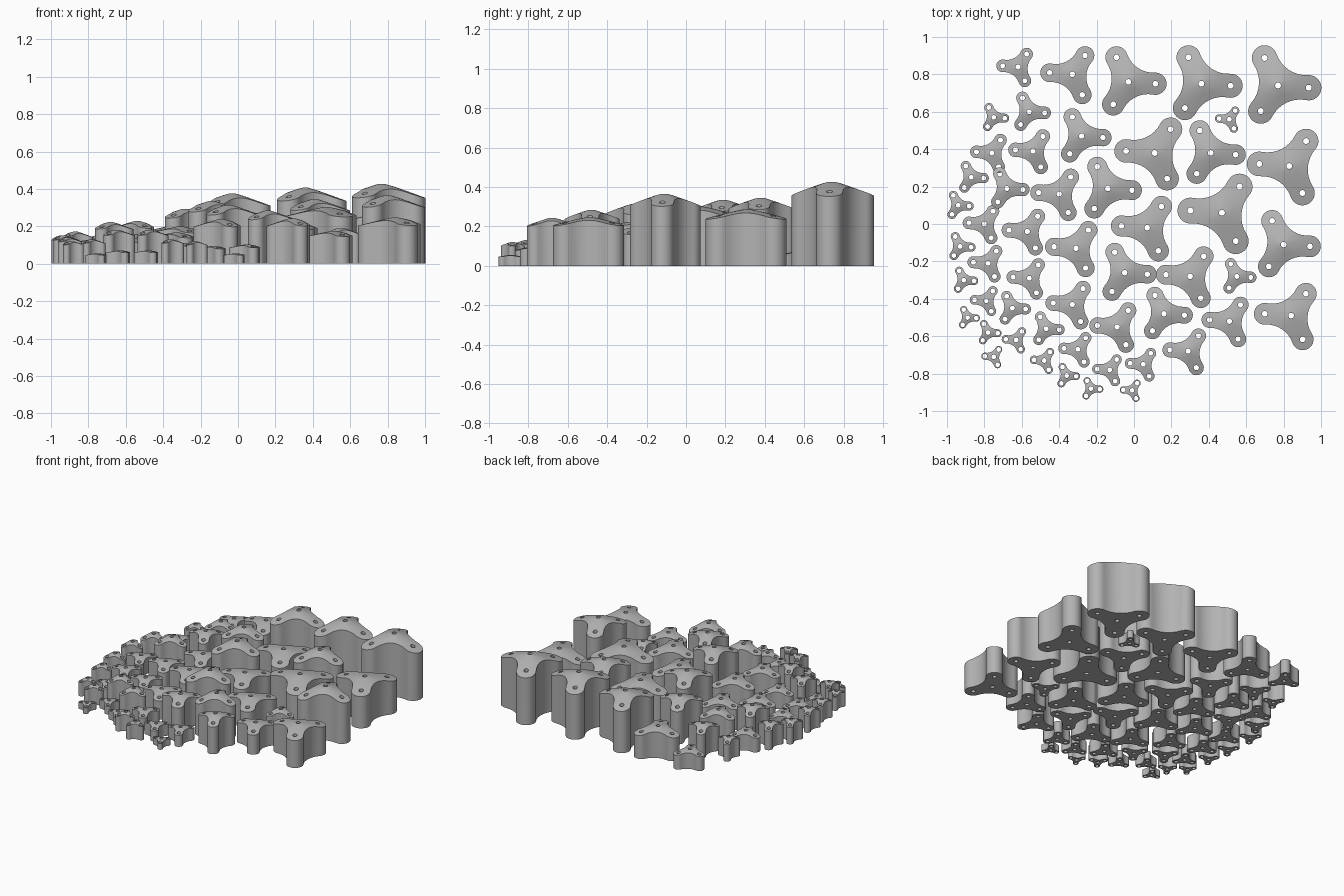
import bpy
import bmesh
import math
from mathutils import Vector, geometry

default_cube = bpy.data.objects.get("Cube")
if default_cube:
    bpy.data.objects.remove(default_cube)

# Single stone-grey material
stone = bpy.data.materials.new("stone_grey")
stone.use_nodes = True
grey = (0.45, 0.45, 0.45, 1)
stone.diffuse_color = grey
stone.node_tree.nodes["Principled BSDF"].inputs["Base Color"].default_value = grey

# Block placement in hundredths: centre x, centre y, plan size
EAST_BLOCKS = [
    (-3, 76, 37), (36, 75, 40), (77, 74, 42), (-75, 57, 15), (-56, 60, 21),
    (-28, 47, 29), (41, 38, 34), (-87, 25, 17), (-68, 19, 22), (-14, 19, 33),
    (-94, 10, 15), (80, -11, 36), (-93, -12, 15), (-91, -30, 14), (-5, -26, 31),
    (55, -28, 19), (-65, -45, 18), (-89, -50, 12), (-47, -56, 18), (16, -48, 28),
    (-78, -58, 13), (-36, -81, 13), (-23, -88, 12),
]
WEST_BLOCKS = [
    (-62, 84, 21), (-33, 80, 31), (11, 38, 39), (51, 56, 14), (83, 31, 41),
    (-76, 38, 21), (-54, 39, 24), (-40, 16, 28), (-80, 0, 21), (-57, -4, 25),
    (-31, -13, 30), (7, -2, 35), (47, 6, 43), (-78, -21, 20), (-56, -29, 22),
    (-33, -43, 26), (30, -28, 33), (-79, -41, 16), (-9, -55, 27), (51, -52, 27),
    (84, -49, 36), (-63, -62, 14), (-30, -67, 19), (-75, -71, 12), (-48, -73, 14),
    (29, -68, 25), (-13, -78, 17), (5, -75, 18), (-1, -89, 12),
]
# Westward blocks that stand taller than their size implies
TALL_WEST = {(-9, -55): 0.24, (29, -68): 0.245, (-54, 39): 0.23}

LOBE = 0.41      # lobe radius relative to the arm length
FILLET = 1.03    # radius of the concave curve between two lobes
VALLEY = 0.62    # distance from the centre to the bottom of that curve


def polar(radius, angle):
    return Vector((radius * math.cos(angle), radius * math.sin(angle)))


def arc(centre, radius, start, end, steps):
    return [centre + polar(radius, start + (end - start) * i / steps)
            for i in range(steps)]


def trefoil(turn):
    """Closed three-lobed outline with an arm length of one."""
    points = []
    for k in range(3):
        direction = turn + k * math.tau / 3
        lobe = polar(1, direction)
        hollow = polar(FILLET + VALLEY, direction + math.pi / 3)
        to_hollow = hollow - lobe
        meet = math.atan2(to_hollow.y, to_hollow.x)
        half = (meet - direction) % math.tau
        points += arc(lobe, LOBE, direction - half, direction + half, 18)
        first = direction + half + math.pi
        middle = direction + math.pi / 3 + math.pi
        points += arc(hollow, FILLET, first, 2 * middle - first, 8)
    return points


def loop_edges(start, count):
    return [(start + i, start + (i + 1) % count) for i in range(count)]


def make_block(name, x, y, size, turn, peak):
    arm = size / 2.55
    hole = 0.011 + 0.03 * arm
    outline = [p * arm for p in trefoil(turn)]
    centres = [Vector((0, 0))] + [polar(arm, turn + k * math.tau / 3) for k in range(3)]

    # Plan: outline, four drilled holes and inner rings that carry the dome
    points = list(outline)
    edges = loop_edges(0, len(outline))
    for c in centres:
        edges += loop_edges(len(points), 14)
        points += arc(c, hole, 0, math.tau, 14)
    for scale in (0.85, 0.68, 0.5, 0.32):
        points += [p * scale for p in outline[::2]
                   if all((p * scale - c).length > hole * 1.3 for c in centres)]
    verts, _, faces, *_ = geometry.delaunay_2d_cdt(points, edges, [], 1, 1e-6)

    def in_hole(face):
        return any(all((verts[i] - c).length < hole * 1.01 for i in face) for c in centres)

    bm = bmesh.new()
    base = [bm.verts.new((p.x, p.y, 0)) for p in verts]
    for face in faces:
        if not in_hole(face):
            bm.faces.new([base[i] for i in face])
    bmesh.ops.delete(bm, geom=[v for v in bm.verts if not v.link_faces], context='VERTS')

    # Raise the plan into a column with a softly rounded conical top
    raised = bmesh.ops.extrude_face_region(bm, geom=bm.faces[:], use_keep_orig=True)
    tip = arm * (1 + LOBE)
    soft = 0.12
    for v in raised["geom"]:
        if isinstance(v, bmesh.types.BMVert):
            reach = v.co.xy.length / tip
            v.co.z = peak * (1 - 0.2 * (math.hypot(reach, soft) - soft))
    bmesh.ops.recalc_face_normals(bm, faces=bm.faces[:])

    mesh = bpy.data.meshes.new(name)
    bm.to_mesh(mesh)
    bm.free()
    mesh.materials.append(stone)
    block = bpy.data.objects.new(name, mesh)
    block.location = (x, y, 0)
    bpy.context.collection.objects.link(block)
    return block


# Build both families of blocks, pointing east and west
bpy.ops.object.select_all(action='DESELECT')
blocks = []
for i, (x, y, s) in enumerate(EAST_BLOCKS):
    blocks.append(make_block(f"east_block_{i + 1}", x / 100, y / 100, s / 100,
                             math.radians(-4), 1.02 * s / 100))
for i, (x, y, s) in enumerate(WEST_BLOCKS):
    peak = TALL_WEST.get((x, y), 0.8 * s / 100 - 0.04)
    blocks.append(make_block(f"west_block_{i + 1}", x / 100, y / 100, s / 100,
                             math.radians(176), peak))

# Smooth walls and domes, crisp rims
for block in blocks:
    block.select_set(True)
bpy.context.view_layer.objects.active = blocks[0]
bpy.ops.object.shade_smooth_by_angle(angle=math.radians(40))
